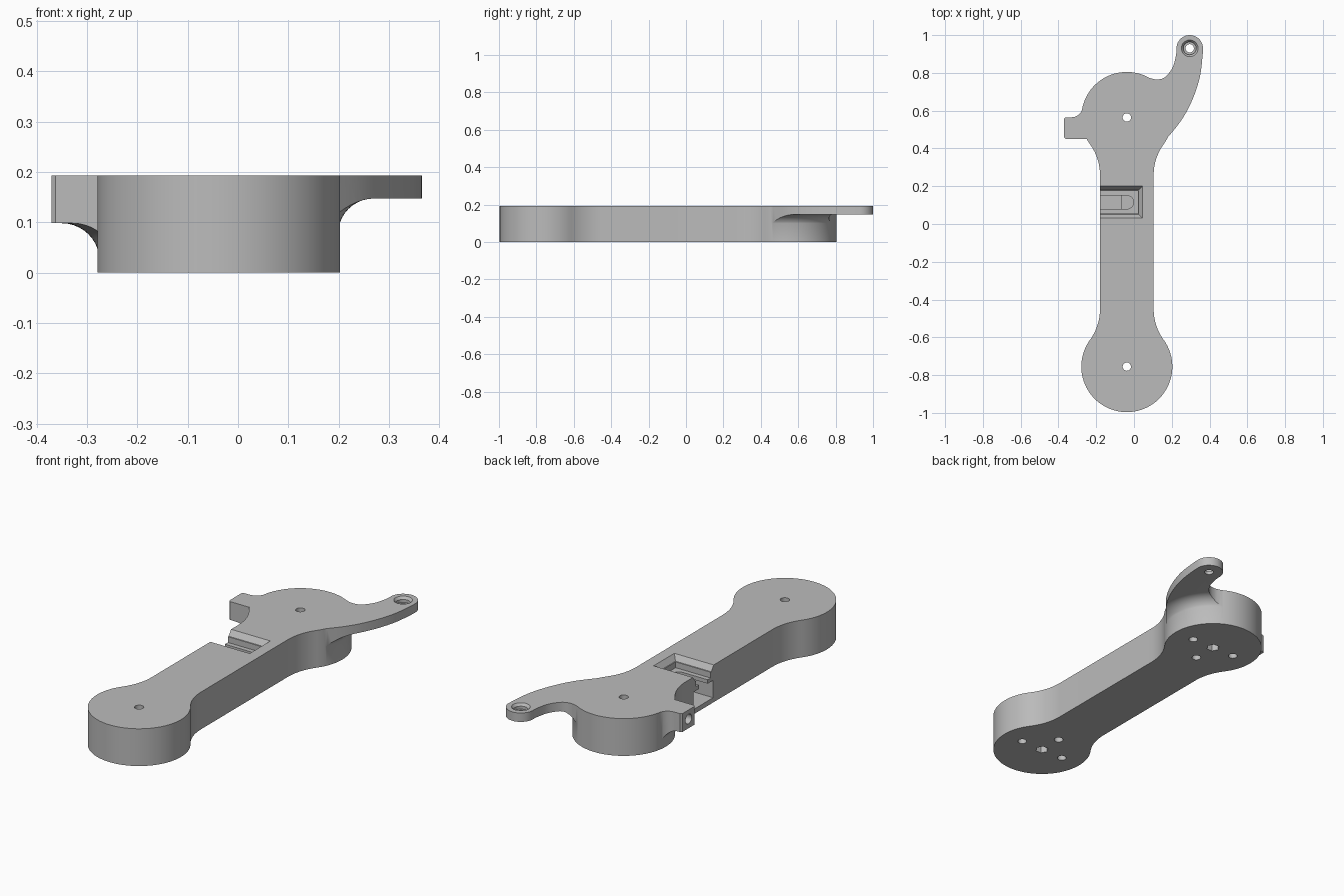
import bpy, bmesh
from math import sin, cos, pi, atan2, radians
from mathutils import Matrix, Vector

old = bpy.data.objects.get("Cube")
if old:
    bpy.data.objects.remove(old, do_unlink=True)

CX, FRONT, REAR = -0.038, -0.755, 0.564   # hub centres
R, TOP, HALF = 0.241, 0.193, 0.142        # hub radius, height, beam half width

grey = bpy.data.materials.new("plain grey")
grey.use_nodes = True
grey.diffuse_color = (0.5, 0.5, 0.5, 1)
grey.node_tree.nodes["Principled BSDF"].inputs["Base Color"].default_value = (0.5, 0.5, 0.5, 1)


def arc(x, y, r, a, b, n):
    return [(x + r * cos(a + (b - a) * i / n), y + r * sin(a + (b - a) * i / n)) for i in range(n + 1)]


def circle(x, y, r, n=32):
    return arc(x, y, r, 0, 2 * pi, n)[:-1]


def rect(x0, x1, y0, y1):
    return [(x0, y0), (x1, y0), (x1, y1), (x0, y1)]


def spline(pts, n=6):
    """Smooth curve through the points."""
    p = [Vector(q) for q in [pts[0]] + pts + [pts[-1]]]
    out = []
    for a, b, c, d in zip(p, p[1:], p[2:], p[3:]):
        for i in range(n):
            t = i / n
            v = 0.5 * (2 * b + (c - a) * t + (2 * a - 5 * b + 4 * c - d) * t**2 + (3 * b - a - 3 * c + d) * t**3)
            out.append((v.x, v.y))
    return out + [pts[-1]]


def make(name, bm):
    bmesh.ops.recalc_face_normals(bm, faces=bm.faces)
    me = bpy.data.meshes.new(name)
    bm.to_mesh(me)
    bm.free()
    me.materials.append(grey)
    ob = bpy.data.objects.new(name, me)
    bpy.context.collection.objects.link(ob)
    return ob


def prism(name, low, z0, z1, high=None):
    """Solid between a lower outline and an equal or different upper one."""
    bm = bmesh.new()
    a = [bm.verts.new((x, y, z0)) for x, y in low]
    b = [bm.verts.new((x, y, z1)) for x, y in (high or low)]
    bm.faces.new(a)
    bm.faces.new(b)
    for i in range(len(a)):
        j = (i + 1) % len(a)
        bm.faces.new((a[i], a[j], b[j], b[i]))
    return make(name, bm)


def flare(under, radius):
    """Turned solid whose underside sweeps out from the rear hub wall."""
    prof = arc(R - 0.004 + radius, under - radius, radius, pi, pi / 2, 10)
    prof = [(0, under - radius)] + prof + [(0.8, under), (0.8, TOP + 0.1), (0, TOP + 0.1)]
    bm = bmesh.new()
    vs = [bm.verts.new((r, 0, z)) for r, z in prof]
    es = [bm.edges.new(e) for e in zip(vs, vs[1:])]
    bmesh.ops.spin(bm, geom=vs + es, axis=(0, 0, 1), cent=(0, 0, 0), angle=2 * pi, steps=96)
    bmesh.ops.remove_doubles(bm, verts=bm.verts, dist=1e-5)
    bm.transform(Matrix.Translation((CX, REAR, 0)))
    return make("flare", bm)


def combine(target, tool, op):
    mod = target.modifiers.new("combine", "BOOLEAN")
    mod.operation, mod.solver, mod.object = op, "EXACT", tool
    bpy.context.view_layer.objects.active = target
    bpy.ops.object.modifier_apply(modifier=mod.name)
    bpy.data.objects.remove(tool, do_unlink=True)


# Body: two round hubs blended into a straight beam
D = 0.305
FIL = (HALF**2 + D**2 - R**2) / (2 * (R - HALF))
ang = atan2(D, HALF + FIL)
quarter = arc(0, 0, R, -pi / 2, ang, 32) + arc(HALF + FIL, D, FIL, pi + ang, pi, 12)[1:]
side = [(x, FRONT + y) for x, y in quarter] + [(x, REAR - y) for x, y in reversed(quarter)]
outline = side + [(-x, y) for x, y in reversed(side[1:-1])]
body = prism("arm_body", [(CX + x, y) for x, y in outline], 0, TOP)

# Curved horn with a round eye
horn_outline = [(0.0, 0.6), (0.08, 0.46)]
horn_outline += spline([(0.16, 0.437), (0.25, 0.548), (0.31, 0.66), (0.349, 0.78), (0.364, 0.9)])
horn_outline += arc(0.295, 0.93, 0.07, radians(-8), radians(188), 24)
horn_outline += spline([(0.222, 0.89), (0.205, 0.83), (0.165, 0.778), (0.12, 0.765), (0.075, 0.776)])
horn_outline += [(0.04, 0.76)]
horn = prism("horn", horn_outline, 0.03, TOP)
combine(horn, flare(0.147, 0.07), "INTERSECT")
combine(body, horn, "UNION")

# Square side lug
lug_outline = [(-0.12, 0.45), (-0.362, 0.45), (-0.37, 0.458), (-0.37, 0.557), (-0.362, 0.565)]
lug_outline += arc(-0.33, 0.623, 0.058, -pi / 2, 0, 8) + [(-0.12, 0.623)]
lug = prism("lug", lug_outline, 0.01, TOP)
combine(lug, flare(0.098, 0.075), "INTERSECT")
combine(body, lug, "UNION")

# Hub holes: centre bore with a hexagon seat, three blind holes below
cutters = []
for y, inward in ((FRONT, 1), (REAR, -1)):
    cutters.append(prism("bore", circle(CX, y, 0.022), -0.1, 0.3))
    cutters.append(prism("seat", circle(CX, y, 0.032, 6), -0.1, 0.08))
    for dx, dy in ((0.128, 0), (-0.128, 0), (0, 0.128 * inward)):
        cutters.append(prism("blind_hole", circle(CX + dx, y + dy, 0.022), -0.1, 0.1))

# Stepped eye in the horn
cutters.append(prism("eye_bore", circle(0.295, 0.93, 0.022), 0.1, 0.3))
cutters.append(prism("eye_step", circle(0.295, 0.93, 0.034), 0.165, 0.3))
cutters.append(prism("eye_rim", circle(0.295, 0.93, 0.034), 0.18, TOP + 0.001, circle(0.295, 0.93, 0.045)))

# Cross hole in the lug
cross = prism("lug_hole", circle(0, 0, 0.025), 0, 0.2)
cross.data.transform(Matrix.Translation((-0.42, 0.507, 0.146)) @ Matrix.Rotation(pi / 2, 4, "Y"))
cutters.append(cross)

# Pocket with sloped rim, rounded slot and a side cavity below
cutters.append(prism("pocket_rim", rect(-0.25, 0.025, 0.05, 0.18), 0.165, TOP + 0.001,
                     rect(-0.25, 0.046, 0.03, 0.201)))
cutters.append(prism("pocket", rect(-0.25, 0.02, 0.056, 0.174), 0.135, 0.18))
cutters.append(prism("slot", [(-0.25, 0.08)] + arc(-0.037, 0.115, 0.035, -pi / 2, pi / 2, 16) + [(-0.25, 0.15)],
                     0.1, 0.15))
cutters.append(prism("cavity", rect(-0.25, -0.07, 0.035, 0.195), 0.025, 0.115))

for c in cutters:
    combine(body, c, "DIFFERENCE")

# Smooth the round walls, keep the edges crisp
for o in bpy.context.selected_objects:
    o.select_set(False)
body.select_set(True)
bpy.context.view_layer.objects.active = body
bpy.ops.object.shade_smooth_by_angle(angle=radians(30))
